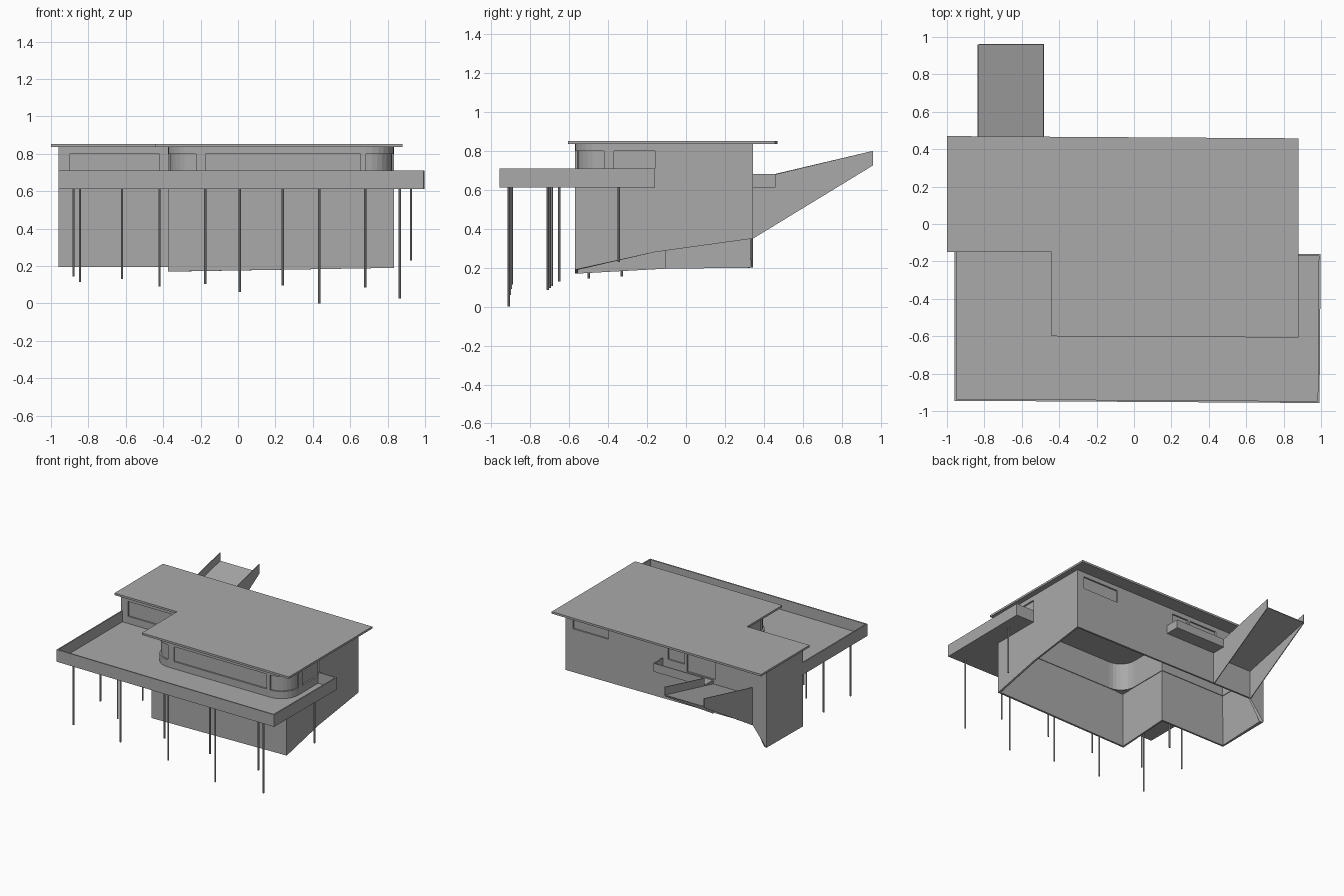
import bpy, bmesh, math

cube = bpy.data.objects.get("Cube")
if cube:
    bpy.data.objects.remove(cube, do_unlink=True)

grey = bpy.data.materials.new("plain grey")
grey.use_nodes = True
colour = (0.4, 0.4, 0.4, 1)
grey.diffuse_color = colour
grey.node_tree.nodes["Principled BSDF"].inputs["Base Color"].default_value = colour


def sheet(name, polys, thick, offset=-1):
    """Flat panels thickened against their normals; touching panels are welded."""
    bm = bmesh.new()
    for poly in polys:
        bm.faces.new([bm.verts.new(p) for p in poly])
    bmesh.ops.remove_doubles(bm, verts=bm.verts, dist=0.0005)
    mesh = bpy.data.meshes.new(name)
    bm.to_mesh(mesh)
    bm.free()
    mesh.materials.append(grey)
    ob = bpy.data.objects.new(name, mesh)
    bpy.context.collection.objects.link(ob)
    mod = ob.modifiers.new("thickness", "SOLIDIFY")
    mod.thickness = thick
    mod.offset = offset
    mod.use_even_offset = True
    return ob


def strip(path, top, closed=False):
    """Vertical panels along a path of (x, y, bottom) points."""
    ends = path[1:] + path[:1] if closed else path[1:]
    return [(a, b, (b[0], b[1], top), (a[0], a[1], top)) for a, b in zip(path, ends)]


def at(points, z):
    return [(x, y, z) for x, y in points]


def arc(cx, cy, r, start, steps=7):
    return [(cx + r * math.cos(math.radians(start + 90 * i / steps)),
             cy + r * math.sin(math.radians(start + 90 * i / steps)))
            for i in range(steps + 1)]


# Main dimensions
LEFT, INNER, RIGHT = -0.96, -0.375, 0.835
BACK, STEP, FRONT = 0.345, -0.12, -0.57
FLOOR, CEILING, RAD = 0.615, 0.836, 0.15

# Lower walls, open below, with a bottom edge that follows the slope
sheet("lower_walls", strip([
    (LEFT, BACK, 0.2), (LEFT, STEP, 0.195), (INNER, STEP, 0.195),
    (INNER, FRONT, 0.17), (RIGHT, FRONT, 0.19), (RIGHT, -0.16, 0.28),
    (RIGHT, BACK, 0.35), (-0.83, BACK, 0.36)], FLOOR, closed=True), 0.015)

# Upper walls with rounded front corners
left_arc = arc(INNER + RAD, FRONT + RAD, RAD, 180)
right_arc = arc(RIGHT - RAD, FRONT + RAD, RAD, 270)
upper = [(LEFT, BACK), (LEFT, STEP), (INNER, STEP)] + left_arc + right_arc + [(RIGHT, BACK)]
upper_walls = sheet("upper_walls", strip(at(upper, FLOOR), CEILING, closed=True), 0.02)

# Recessed windows and back door
SILL, HEAD = 0.68, 0.8
openings = [
    ([(-0.9, STEP), (-0.42, STEP)], SILL),
    (left_arc, SILL),
    ([(-0.175, FRONT), (0.655, FRONT)], SILL),
    (right_arc, SILL),
    ([(RIGHT, -0.37), (RIGHT, -0.16)], SILL),
    ([(0.77, BACK), (0.45, BACK)], 0.7),
    ([(-0.08, BACK), (-0.23, BACK)], SILL),
    ([(-0.25, BACK), (-0.5, BACK)], 0.625),
]
panels = []
for path, sill in openings:
    panels += strip(at(path, sill), HEAD)
cutter = sheet("window_cutter", panels, 0.024, 0)
cutter.hide_render = True
cut = upper_walls.modifiers.new("windows", "BOOLEAN")
cut.operation = "DIFFERENCE"
cut.solver = "EXACT"
cut.object = cutter
depsgraph = bpy.context.evaluated_depsgraph_get()
baked = bpy.data.meshes.new_from_object(upper_walls.evaluated_get(depsgraph))
upper_walls.modifiers.clear()
upper_walls.data = baked
bpy.data.objects.remove(cutter, do_unlink=True)

# Roof slab
sheet("roof", [at([(-1, 0.47), (-1, -0.15), (-0.44, -0.15), (-0.44, -0.6),
                   (0.88, -0.607), (0.88, 0.458)], 0.852)], 0.016)

# Deck that wraps the rounded front, with a parapet
rim = [(LEFT, STEP), (LEFT, -0.945), (0.992, -0.957), (0.998, -0.16), (RIGHT, -0.16)]
inner_edge = list(reversed([(INNER, STEP)] + left_arc + right_arc))
sheet("deck_floor", [at(rim + inner_edge, 0.622)], 0.01)
sheet("deck_parapet", strip(at(rim, 0.612), 0.71), 0.01)

# Columns under the deck: x, y, foot height
columns = [(-0.845, -0.895, 0.115), (-0.42, -0.9, 0.09), (0.01, -0.905, 0.06),
           (0.435, -0.91, 0), (0.865, -0.91, 0.025),
           (-0.62, -0.65, 0.13), (-0.175, -0.69, 0.105), (0.24, -0.7, 0.095),
           (0.68, -0.71, 0.085), (-0.88, -0.5, 0.145), (-0.62, -0.33, 0.155),
           (0.925, -0.345, 0.23)]
for i, (x, y, foot) in enumerate(columns):
    bpy.ops.mesh.primitive_cylinder_add(vertices=10, radius=0.0065, depth=FLOOR - foot,
                                        location=(x, y, (FLOOR + foot) / 2))
    post = bpy.context.object
    post.name = f"column_{i + 1}"
    post.data.materials.append(grey)

# Back walkway from the ramp to the door
OUT, WALK_X, RAMP_IN, RAMP_OUT, END = 0.46, -0.03, -0.48, -0.83, 0.96
sheet("walkway_floor", [at([(RAMP_IN, BACK), (WALK_X, BACK), (WALK_X, OUT),
                            (RAMP_IN, OUT)], 0.618)], 0.006)
sheet("walkway_parapet", strip(at([(WALK_X, BACK), (WALK_X, OUT), (RAMP_IN, OUT)],
                                  0.612), 0.68), 0.007)

# Sloping entrance ramp with side walls reaching the ground
sheet("ramp_floor", [[(RAMP_OUT, BACK, 0.59), (RAMP_IN, BACK, 0.59),
                      (RAMP_IN, END, 0.735), (RAMP_OUT, END, 0.735)]], 0.006)
outer = [(BACK, 0.35), (END, 0.725), (END, 0.8), (BACK, 0.655)]
inner = [(BACK, 0.35), (END, 0.725), (END, 0.8), (OUT, 0.68), (OUT, 0.615), (BACK, 0.615)]
sheet("ramp_outer_wall", [[(RAMP_OUT, y, z) for y, z in outer]], 0.006)
sheet("ramp_inner_wall", [[(RAMP_IN, y, z) for y, z in inner]], 0.006)
